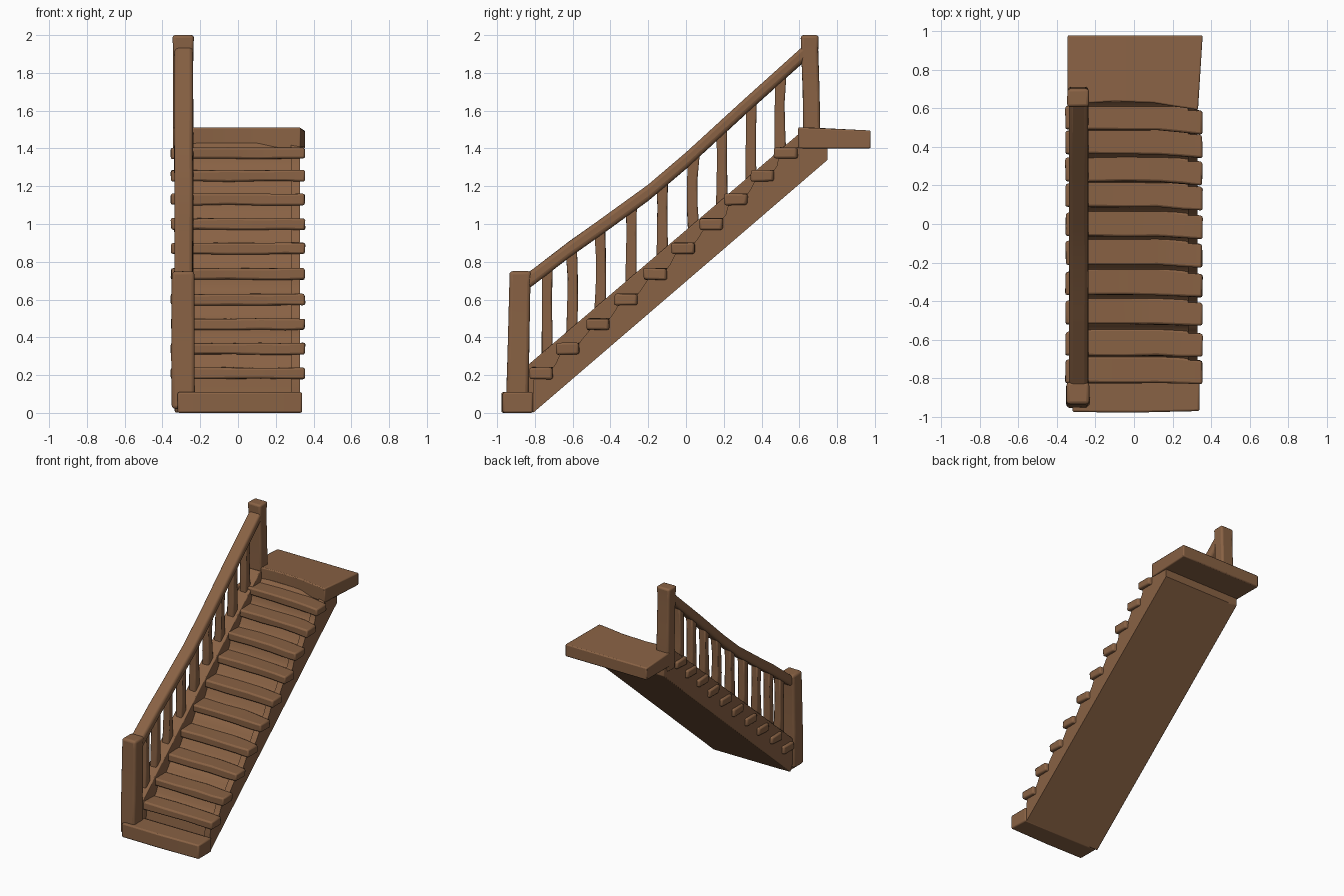
import bpy, bmesh, random
from mathutils import Vector

if "Cube" in bpy.data.objects:
    bpy.data.objects.remove(bpy.data.objects["Cube"])

random.seed(4)
wood = bpy.data.materials.new("brown wood")
wood.diffuse_color = (0.25, 0.122, 0.058, 1)
wood.use_nodes = True
wood.node_tree.nodes["Principled BSDF"].inputs["Base Color"].default_value = wood.diffuse_color


def loft(name, rings, bevel=0.01, seg=2, jitter=0.0):
    """Skin a row of equal-length rings and close both ends."""
    bm = bmesh.new()
    vs = [[bm.verts.new(Vector(p) + Vector([random.uniform(-jitter, jitter) for _ in range(3)]))
           for p in r] for r in rings]
    n = len(rings[0])
    for a, b in zip(vs, vs[1:]):
        for i in range(n):
            j = (i + 1) % n
            bm.faces.new((a[i], a[j], b[j], b[i]))
    bm.faces.new(vs[0])
    bm.faces.new(vs[-1])
    bmesh.ops.recalc_face_normals(bm, faces=bm.faces)
    me = bpy.data.meshes.new(name)
    bm.to_mesh(me)
    bm.free()
    ob = bpy.data.objects.new(name, me)
    bpy.context.collection.objects.link(ob)
    me.materials.append(wood)
    if bevel:
        m = ob.modifiers.new("soft edges", 'BEVEL')
        m.width, m.segments = bevel, seg
        m.limit_method = 'ANGLE'
        m.angle_limit = 0.7
    bpy.context.view_layer.objects.active = ob
    ob.select_set(True)
    bpy.ops.object.shade_smooth_by_angle(angle=0.6)
    ob.select_set(False)
    return ob


def ring_x(x, y0, y1, z0, z1):
    return [(x, y0, z0), (x, y1, z0), (x, y1, z1), (x, y0, z1)]


def ring_z(z, x0, x1, y0, y1):
    return [(x0, y0, z), (x1, y0, z), (x1, y1, z), (x0, y1, z)]


def extrude_x(name, profile, x0, x1, bevel):
    return loft(name, [[(x, y, z) for y, z in profile] for x in (x0, x1)], bevel)


def lerp_path(pts, y):
    for (a, za), (b, zb) in zip(pts, pts[1:]):
        if y <= b:
            return za + (zb - za) * (y - a) / (b - a)
    return pts[-1][1]


# centre (y, z) of the right end of each tread
steps = [(-0.77, 0.21), (-0.63, 0.34), (-0.47, 0.47), (-0.32, 0.60), (-0.165, 0.735),
         (-0.02, 0.87), (0.13, 1.0), (0.26, 1.13), (0.40, 1.255), (0.525, 1.375)]

# treads, bent towards the front at the right end
for i, (y, z) in enumerate(steps):
    b = 0.005 + 0.02 * i / 9
    rings = [ring_x(x, y - 0.06 + b * k, y + 0.06 + b * k + e, z - 0.03, z + 0.03)
             for x, k, e in ((-0.355, 1, 0.0), (-0.22, 1, 0.02), (-0.05, 1, 0.02),
                             (0.12, 0.9, 0.02), (0.25, 0.4, 0.015), (0.355, 0, 0))]
    loft(f"tread_{i + 1}", rings, 0.011, 2, 0.003)

# bottom step
loft("bottom_step", [ring_x(x, f, -0.81, 0, 0.11) for x, f in
                     ((-0.32, -0.975), (0, -0.978), (0.34, -0.97))], 0.01)


# notched body under the treads
def notched(dy):
    p = [(-0.81, 0), (-0.81 + dy, 0.14)]
    for y, z in steps:
        p += [(y - 0.035 + dy, z - 0.025), (y + 0.05 + dy, z + 0.01), (y + 0.08 + dy, z + 0.05)]
    return p + [(0.63, 1.43), (0.75, 1.43), (0.75, 1.34)]


extrude_x("stair_body", notched(0.02), -0.26, 0.285, 0)
extrude_x("right_stringer", notched(0.0), 0.28, 0.328, 0)

# straight stringer on the railing side
slope = (1.48 - 0.26) / 1.43
extrude_x("left_stringer", [(-0.81, 0), (-0.835, 0.05), (-0.835, 0.255), (0.61, 1.488),
                            (0.75, 1.43), (0.75, 1.34)], -0.335, -0.235, 0.006)

# upper landing with a slanted front right corner
loft("landing", [[(x, f, 1.40), (x + s, 0.978, 1.40), (x + s, 0.978, 1.495), (x, f, 1.512)]
                 for x, f, s in ((-0.345, 0.62, 0), (-0.1, 0.635, 0), (0.1, 0.628, 0),
                                 (0.22, 0.608, 0.01), (0.332, 0.592, 0.024))], 0.008)

# newel posts
loft("lower_newel", [ring_z(0.02, -0.352, -0.23, -0.955, -0.835),
                     ring_z(0.3, -0.352, -0.23, -0.945, -0.83),
                     ring_z(0.69, -0.35, -0.232, -0.935, -0.825),
                     ring_z(0.75, -0.35, -0.232, -0.935, -0.818)], 0.018, 3, 0.002)
loft("upper_newel", [ring_z(1.36, -0.345, -0.235, 0.622, 0.712),
                     ring_z(1.7, -0.343, -0.237, 0.618, 0.708),
                     ring_z(1.92, -0.343, -0.237, 0.61, 0.70),
                     ring_z(2.0, -0.347, -0.233, 0.607, 0.702)], 0.015, 3, 0.001)

# handrail following a slightly wavy line
rail = [(-0.87, 0.675), (-0.80, 0.725), (-0.62, 0.865), (-0.45, 0.985), (-0.2, 1.165),
        (0, 1.335), (0.3, 1.61), (0.65, 1.925)]
loft("handrail", [[(-0.337, y, z - 0.043), (-0.238, y, z - 0.043),
                   (-0.238, y, z + 0.043), (-0.337, y, z + 0.043)] for y, z in rail],
     0.02, 3, 0.002)

# balusters, each a little crooked
for i, y in enumerate((-0.735, -0.605, -0.455, -0.29, -0.125, 0.04, 0.19, 0.345, 0.50)):
    z0 = 0.26 + slope * (y + 0.83) - 0.04
    z1 = lerp_path(rail, y)
    bow = random.uniform(-0.008, 0.008)
    rings = []
    for t, k, w in ((0, 0, 0.03), (0.3, 0.8, 0.028), (0.65, 1, 0.026), (1, -0.5, 0.029)):
        c = y + bow * k
        rings.append(ring_z(z0 + (z1 - z0) * t, -0.288 - w, -0.288 + w, c - w, c + w))
    loft(f"baluster_{i + 1}", rings, 0.009, 2, 0.002)
